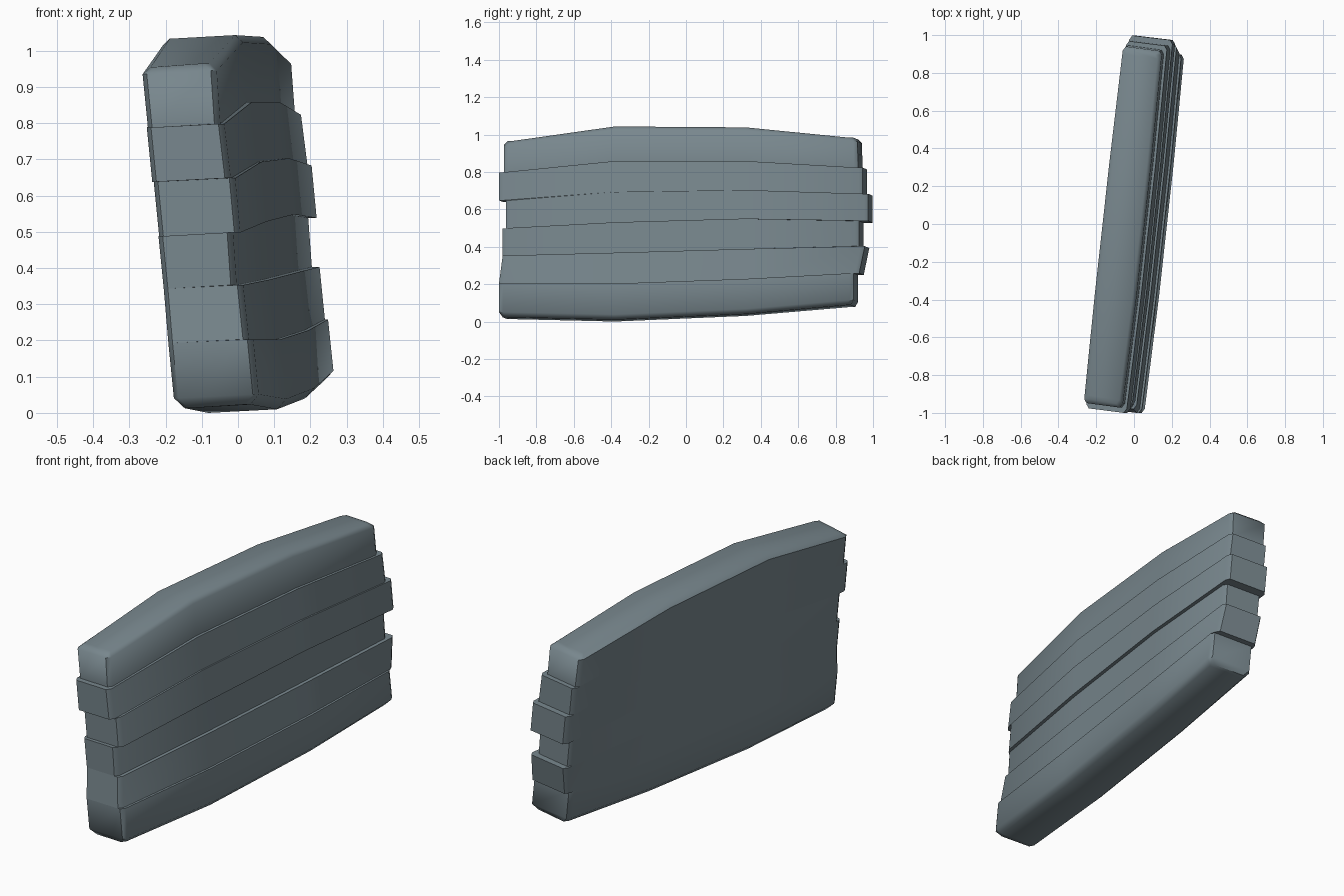
import bpy, bmesh

if "Cube" in bpy.data.objects:
    bpy.data.objects.remove(bpy.data.objects["Cube"])

# One colour for the whole slab
mat = bpy.data.materials.new("slate grey")
mat.diffuse_color = (0.188, 0.242, 0.268, 1)
mat.use_nodes = True
mat.node_tree.nodes["Principled BSDF"].inputs["Base Color"].default_value = mat.diffuse_color

SLOPE = 0.11                       # slab is turned slightly about z
MID = (-0.38, 0.32)                # y of the inner cross-sections
# Stratum boundary heights at the front end, two inner sections, back end
Z = [(0.025, 0.012, 0.042, 0.09), (0.205, 0.205, 0.23, 0.26),
     (0.355, 0.37, 0.39, 0.405), (0.50, 0.53, 0.55, 0.54),
     (0.65, 0.695, 0.705, 0.685), (0.80, 0.86, 0.86, 0.825),
     (0.967, 1.045, 1.04, 0.985)]
# Per stratum: right side x at bottom/top, front y at bottom/top, back y at bottom/top
LAYERS = [(0.057, 0.042, -1.0, -1.0, 0.92, 0.92),
          (0.030, 0.012, -1.0, -0.98, 0.95, 0.98),
          (-0.006, -0.016, -0.98, -0.98, 0.95, 0.95),
          (0.002, -0.012, -0.962, -0.962, 0.998, 0.998),
          (-0.020, -0.038, -1.0, -1.0, 0.968, 0.968),
          (-0.052, -0.062, -0.972, -0.972, 0.945, 0.94)]

# Rows: boundary index, z shift, side inset, right x, front y, back y
rows = []
for i, (rb, rt, fb, ft, kb, kt) in enumerate(LAYERS):
    if i == 0:
        rows.append((0, 0.0, 0.025, rb, fb + 0.02, kb - 0.015))
    rows.append((i, 0.028 if i == 0 else 0, 0, rb, fb, kb))
    rows.append((i + 1, -0.02 if i == 5 else 0, 0, rt, ft, kt))
    if i == 5:
        rows.append((6, 0.0, 0.022, rt, ft + 0.02, kt - 0.02))


def section(row, s):
    """Left and right point of a row at station s (0..5)."""
    b, dz, inset, rx, fy, ky = row
    k = (0, 0, 1, 2, 3, 3)[s]
    z = Z[b][k] + dz
    chamfer = 0.014 if s in (0, 5) else 0
    y = (fy, fy + 0.022, MID[0], MID[1], ky - 0.022, ky)[s]
    bulge = 0.01 if s in (2, 3) else 0
    shift = SLOPE * (y + 0.98)
    left = -0.175 - 0.1 * (z - 0.03) + shift + inset + chamfer
    right = rx + shift + bulge - inset - chamfer
    # ends are square to the turned axis
    yl = y + (0.024 if s < 2 else 0)
    yr = y - (0.024 if s > 3 else 0)
    return (left, yl, z - 0.01), (right, yr, z)


# Layered slab lofted as one closed shell
bm = bmesh.new()
L, R = [], []
for row in rows:
    pts = [section(row, s) for s in range(6)]
    L.append([bm.verts.new(p[0]) for p in pts])
    R.append([bm.verts.new(p[1]) for p in pts])
n = len(rows)
for j in range(n - 1):
    for s in range(5):
        bm.faces.new((R[j][s], R[j][s + 1], R[j + 1][s + 1], R[j + 1][s]))
        bm.faces.new((L[j][s + 1], L[j][s], L[j + 1][s], L[j + 1][s + 1]))
    bm.faces.new((L[j][0], R[j][0], R[j + 1][0], L[j + 1][0]))
    bm.faces.new((R[j][5], L[j][5], L[j + 1][5], R[j + 1][5]))
for s in range(5):
    bm.faces.new((L[0][s], L[0][s + 1], R[0][s + 1], R[0][s]))
    bm.faces.new((L[-1][s + 1], L[-1][s], R[-1][s], R[-1][s + 1]))
bmesh.ops.remove_doubles(bm, verts=bm.verts[:], dist=0.0005)
bmesh.ops.recalc_face_normals(bm, faces=bm.faces[:])

# Stand it on the ground
low = min(v.co.z for v in bm.verts)
for v in bm.verts:
    v.co.z -= low

mesh = bpy.data.meshes.new("layered_rock_slab")
bm.to_mesh(mesh)
bm.free()
mesh.materials.append(mat)
slab = bpy.data.objects.new("layered_rock_slab", mesh)
bpy.context.collection.objects.link(slab)
bpy.context.view_layer.objects.active = slab
slab.select_set(True)
bpy.ops.object.shade_smooth_by_angle(angle=0.87)
